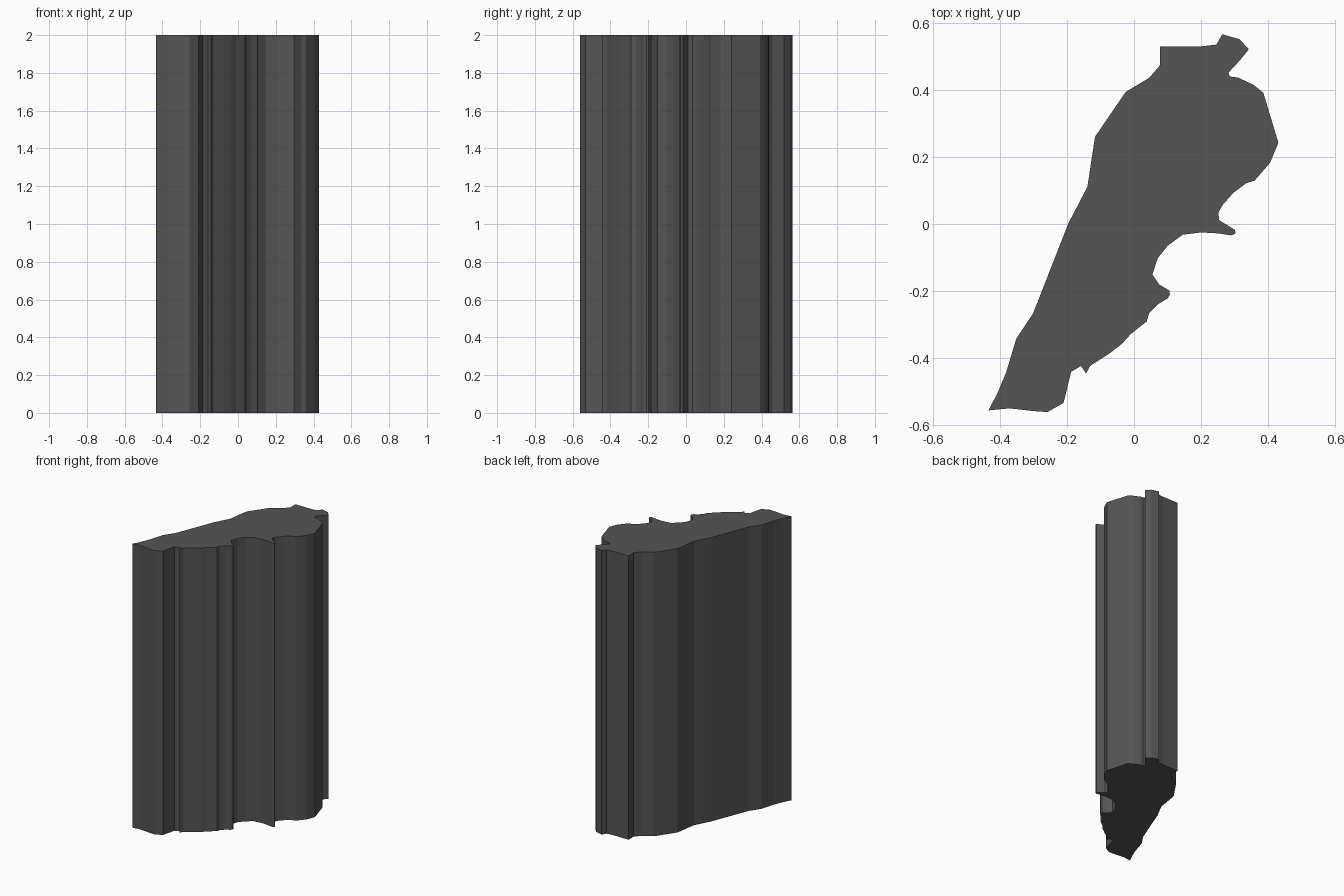
import bpy, bmesh

HEIGHT = 2.0

# Plan outline, clockwise seen from above, starting at the lower left tip
OUTLINE = [
    # long slanted left side
    (-.433, -.555), (-.405, -.50), (-.38, -.44), (-.35, -.34), (-.30, -.265),
    (-.195, .003), (-.139, .11), (-.116, .26), (-.025, .393), (.045, .435),
    # neck and head at the back
    (.077, .472), (.077, .529), (.20, .529), (.245, .534), (.263, .565),
    (.315, .55), (.342, .52), (.315, .487), (.281, .45), (.286, .439),
    # bulge on the right
    (.31, .436), (.355, .415), (.385, .391), (.430, .242), (.405, .182),
    (.359, .129), (.335, .122), (.295, .092), (.265, .058), (.251, .034),
    # thin spike
    (.254, .011), (.30, -.017), (.303, -.028), (.29, -.034), (.25, -.028),
    (.20, -.025), (.145, -.032),
    # hollow and small hook
    (.10, -.065), (.07, -.103), (.055, -.15), (.075, -.18), (.105, -.198),
    (.107, -.21), (.10, -.222), (.07, -.24), (.045, -.265), (.038, -.29),
    # lower right edge with a notch
    (-.01, -.328), (-.035, -.356), (-.075, -.387), (-.13, -.422),
    (-.143, -.445), (-.158, -.423), (-.187, -.44),
    # foot
    (-.21, -.533), (-.258, -.56), (-.30, -.557), (-.37, -.549),
]

# Extrude the outline straight up into a flat-faced prism
bm = bmesh.new()
base = bm.faces.new([bm.verts.new((x, y, 0)) for x, y in OUTLINE])
ext = bmesh.ops.extrude_face_region(bm, geom=[base], use_keep_orig=True)
top = [v for v in ext["geom"] if isinstance(v, bmesh.types.BMVert)]
bmesh.ops.translate(bm, verts=top, vec=(0, 0, HEIGHT))
bmesh.ops.recalc_face_normals(bm, faces=bm.faces)

mesh = bpy.data.meshes.new("extruded_block")
bm.to_mesh(mesh)
bm.free()
block = bpy.data.objects.new("extruded_block", mesh)
bpy.context.collection.objects.link(block)

# Dark charcoal finish
mat = bpy.data.materials.new("charcoal")
mat.diffuse_color = (0.09, 0.09, 0.09, 1)
mesh.materials.append(mat)
